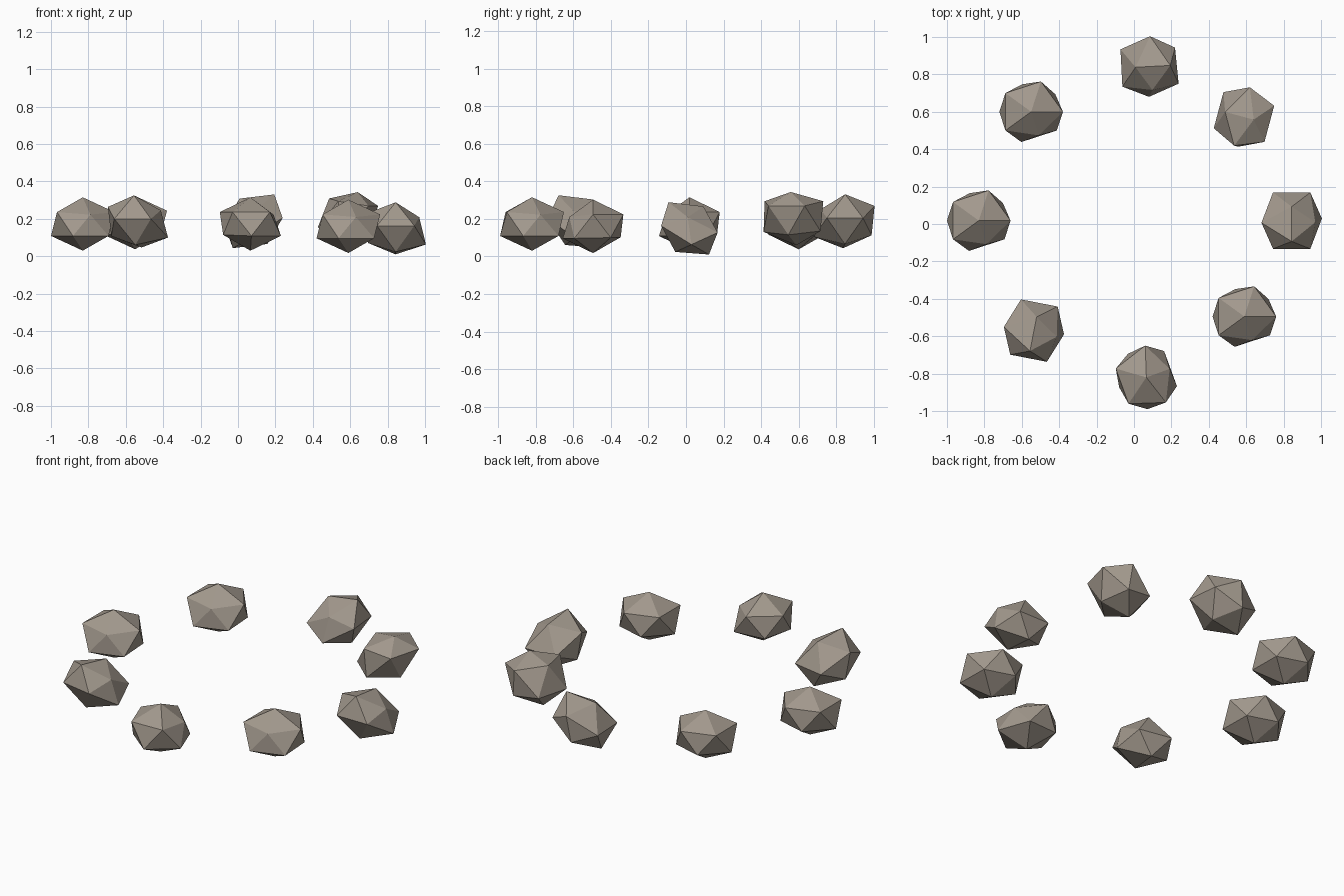
import bpy, bmesh, math
from mathutils import Matrix, Vector

if "Cube" in bpy.data.objects:
    bpy.data.objects.remove(bpy.data.objects["Cube"])

stone_mat = bpy.data.materials.new("warm_grey_stone")
stone_mat.diffuse_color = (0.36, 0.315, 0.265, 1)
stone_mat.use_nodes = True
stone_mat.node_tree.nodes["Principled BSDF"].inputs["Base Color"].default_value = stone_mat.diffuse_color

R, FLAT = 0.19, 0.75          # stone radius and vertical flattening
TILT = 31.7


def rot(deg, axis):
    return Matrix.Rotation(math.radians(deg), 4, axis)


# One shared stone shape: flattened icosahedron with chipped corners
def stone_mesh():
    bm = bmesh.new()
    bmesh.ops.create_icosphere(bm, subdivisions=1, radius=1)
    chips = [(Vector((0.276, -0.851, 0.447)), 0.78),
             (Vector((-0.276, 0.851, -0.447)), 0.91),
             (Vector((0.724, 0.526, -0.447)), 0.94)]
    for v in bm.verts:
        for corner, factor in chips:
            if (v.co - corner).length < 0.1:
                v.co *= factor
                break
    bmesh.ops.scale(bm, vec=(R, R, R * FLAT), verts=bm.verts)
    me = bpy.data.meshes.new("stone")
    bm.to_mesh(me)
    bm.free()
    me.materials.append(stone_mat)
    return me


mesh = stone_mesh()

# Ring of stones: centre, yaw, tilt angle, tilt axis, spin
stones = [
    ((0.843, 0.018, 0.145), 0, -TILT, 'X', 54),
    ((0.588, 0.572, 0.212), -15, -47, 'Y', 72),
    ((0.083, 0.842, 0.187), 3, -TILT, 'Y', 0),
    ((-0.55, 0.60, 0.18), 0, 0, 'X', 0),
    ((-0.83, 0.018, 0.1725), 0, 0, 'X', 0),
    ((-0.535, -0.57, 0.182), -11, -TILT, 'X', 54),
    ((0.066, -0.82, 0.1725), 0, 0, 'X', 92),
    ((0.59, -0.495, 0.16), 0, 0, 'X', 0),
]
for i, (pos, yaw, tilt, axis, spin) in enumerate(stones):
    ob = bpy.data.objects.new(f"ring_stone_{i + 1}", mesh)
    ob.matrix_world = (Matrix.Translation(pos) @ rot(yaw, 'Z')
                       @ rot(tilt, axis) @ rot(spin, 'Z'))
    bpy.context.collection.objects.link(ob)
